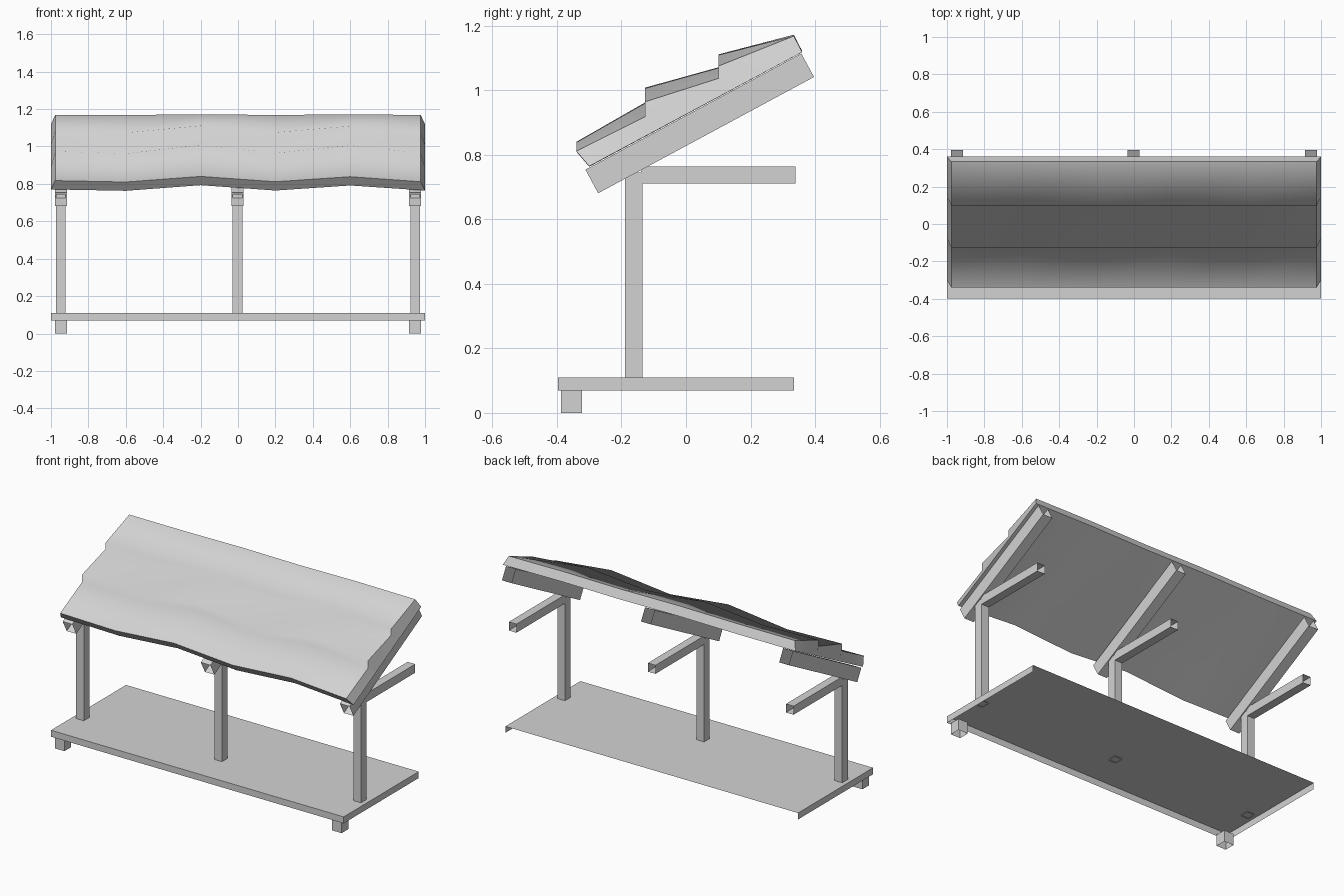
import bpy, bmesh, math
from mathutils import Matrix, Vector

cube = bpy.data.objects.get("Cube")
if cube:
    bpy.data.objects.remove(cube, do_unlink=True)

grey = bpy.data.materials.new("light_grey")
grey.use_nodes = True
grey.diffuse_color = (0.65, 0.65, 0.65, 1)
grey.node_tree.nodes["Principled BSDF"].inputs["Base Color"].default_value = (0.65, 0.65, 0.65, 1)


def finish(name, bm):
    mesh = bpy.data.meshes.new(name)
    bm.to_mesh(mesh)
    bm.free()
    mesh.materials.append(grey)
    obj = bpy.data.objects.new(name, mesh)
    bpy.context.collection.objects.link(obj)
    return obj


def box(name, center, size, open_sides=(), tilt=0):
    """Box with chosen sides left open, tilted about x."""
    bm = bmesh.new()
    bmesh.ops.create_cube(bm, size=1)
    bm.normal_update()
    gone = [f for f in bm.faces if any(f.normal.dot(Vector(s)) > 0.9 for s in open_sides)]
    bmesh.ops.delete(bm, geom=gone, context='FACES')
    bm.transform(Matrix.Translation(center) @ Matrix.Rotation(tilt, 4, 'X')
                 @ Matrix.Diagonal((*size, 1)))
    return finish(name, bm)


FRONT, BACK, UP, DOWN = (0, -1, 0), (0, 1, 0), (0, 0, 1), (0, 0, -1)

# Base tray, open at the back and below, with two front feet
box("base", (0, -0.031, 0.09), (2, 0.732, 0.04), [BACK, DOWN])
for side, x in (("right", -0.947), ("left", 0.947)):
    box(side + "_foot", (x, -0.355, 0.035), (0.065, 0.065, 0.07), [DOWN])

# Three stands: post, level arm and sloping rafter
for side, x in (("right", -0.947), ("middle", -0.003), ("left", 0.947)):
    box(side + "_post", (x, -0.162, 0.425), (0.052, 0.054, 0.64), [UP, DOWN])
    box(side + "_arm", (x, 0.1, 0.738), (0.052, 0.48, 0.053), [BACK])
    box(side + "_rafter", (x, 0.0425, 0.8975), (0.065, 0.76, 0.083), [FRONT, BACK],
        math.radians(28.3))

# Roof: three stepped tiers; each point is y, z, wave height
tiers = [(-0.34, 0.81, 0.03), (-0.127, 0.916, 0.046), (-0.127, 0.962, 0.046),
         (0.10, 1.035, 0.036), (0.10, 1.073, 0.038), (0.334, 1.168, 0.004)]
low, high = Vector((-0.30, 0.763, 0.03)), Vector((0.36, 1.118, 0.004))
under = [low.lerp(high, t) for t in (0, 0.31, 0.34, 0.65, 0.68, 1)]
ring = [Vector(p) for p in tiers] + under[::-1]
count, half = len(ring), len(tiers)
waves = [(-1, 0.25), (-0.6, 0), (-0.2, 1), (0.2, 0.05), (0.6, 0.95), (1, 0.05)]

bm = bmesh.new()
rows = []
for x, wave in waves:
    row = []
    for i, p in enumerate(ring):
        inset = 0.977 if abs(x) == 1 and i < half else 1
        row.append(bm.verts.new((x * inset, p.x, p.y + p.z * wave)))
    rows.append(row)
for a, b in zip(rows, rows[1:]):
    for i in range(count):
        j = (i + 1) % count
        bm.faces.new((a[i], a[j], b[j], b[i]))
for row in (rows[0], rows[-1]):
    for i in range(half - 1):
        bm.faces.new((row[i], row[i + 1], row[count - 2 - i], row[count - 1 - i]))
bmesh.ops.recalc_face_normals(bm, faces=bm.faces)
for f in bm.faces:
    f.smooth = True

# Crisp rim around the ends, the front lip and the back lip
for row in (rows[0], rows[-1]):
    for i in range(count):
        bm.edges.get((row[i], row[(i + 1) % count])).smooth = False
for a, b in zip(rows, rows[1:]):
    for i in (0, half - 1, half, count - 1):
        bm.edges.get((a[i], b[i])).smooth = False
finish("stepped_roof", bm)
